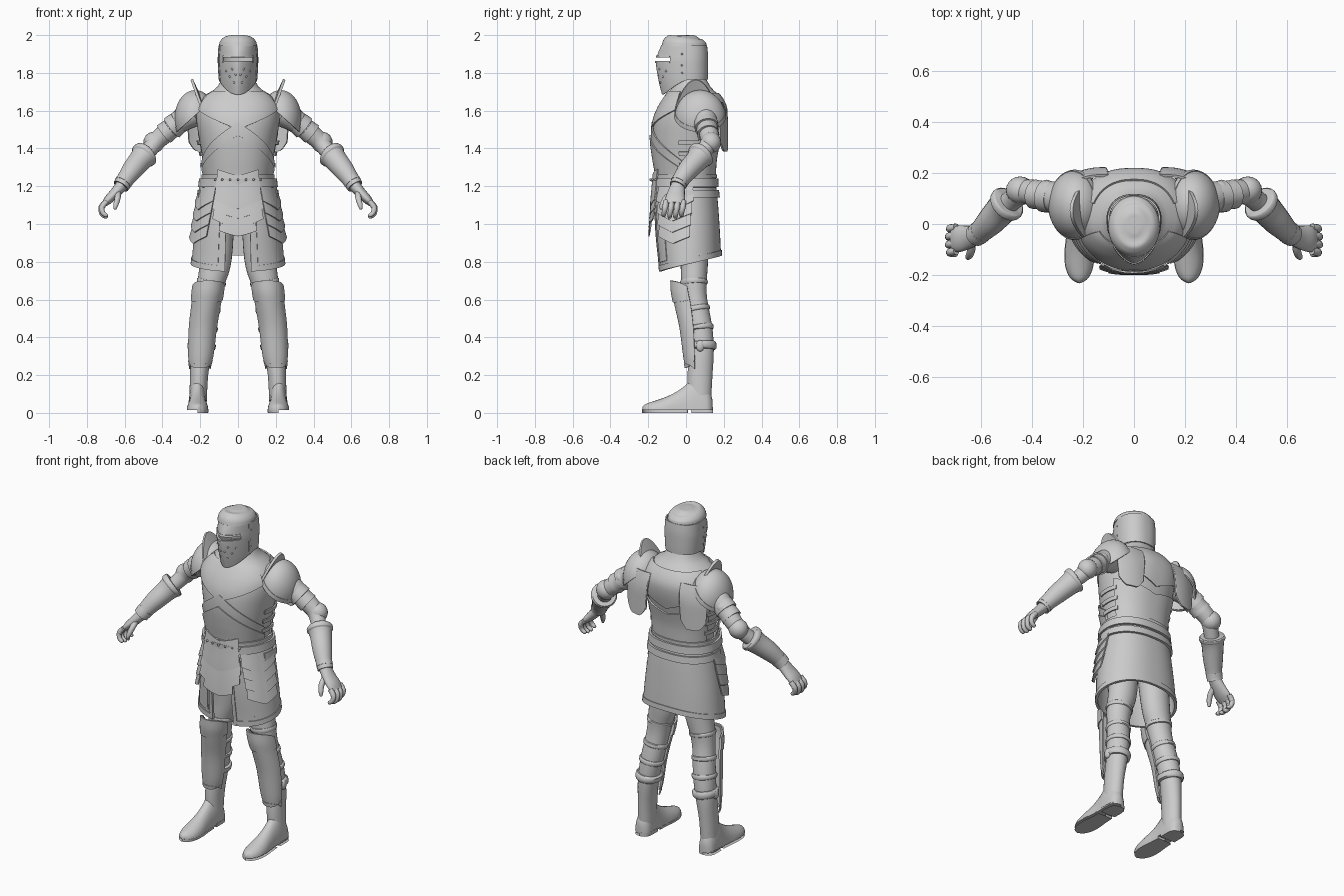
import bpy, bmesh
from math import sin, cos, pi, radians
from mathutils import Vector as V

if "Cube" in bpy.data.objects:
    bpy.data.objects.remove(bpy.data.objects["Cube"])

CY = 0.02  # y of the widest line of the trunk and helmet


def curve(keys, z):
    """Smooth interpolation of key rows (position, values...)."""
    z = min(max(z, keys[0][0]), keys[-1][0])
    n = len(keys) - 1
    i = next((k for k in range(n) if z <= keys[k + 1][0]), n - 1)
    h = keys[i + 1][0] - keys[i][0]
    t = (z - keys[i][0]) / h

    def slope(k, c):
        a, b = keys[max(k - 1, 0)], keys[min(k + 1, n)]
        return (b[c] - a[c]) / (b[0] - a[0]) * h
    return [(2*t**3 - 3*t*t + 1) * keys[i][c] + (3*t*t - 2*t**3) * keys[i + 1][c]
            + (t**3 - 2*t*t + t) * slope(i, c) + (t**3 - t*t) * slope(i + 1, c)
            for c in range(1, len(keys[0]))]


def finish(name, bm, solid=0, mirror=False):
    me = bpy.data.meshes.new(name)
    bm.to_mesh(me)
    bm.free()
    ob = bpy.data.objects.new(name, me)
    bpy.context.collection.objects.link(ob)
    if solid:
        m = ob.modifiers.new("thickness", 'SOLIDIFY')
        m.thickness, m.offset = solid, 0
    if mirror:
        ob.modifiers.new("mirror", 'MIRROR')
    bpy.ops.object.select_all(action='DESELECT')
    ob.select_set(True)
    bpy.context.view_layer.objects.active = ob
    if solid or mirror:
        bpy.ops.object.convert(target='MESH')
    bpy.ops.object.shade_smooth_by_angle(angle=radians(42))


def grid(name, fn, nu, nv, solid=0, mirror=False):
    bm = bmesh.new()
    vs = [[bm.verts.new(fn(i / nu, j / nv)) for j in range(nv + 1)] for i in range(nu + 1)]
    for i in range(nu):
        for j in range(nv):
            bm.faces.new((vs[i][j], vs[i + 1][j], vs[i + 1][j + 1], vs[i][j + 1]))
    bmesh.ops.remove_doubles(bm, verts=bm.verts, dist=1e-5)
    bmesh.ops.recalc_face_normals(bm, faces=bm.faces)
    finish(name, bm, solid, mirror)


def limb(name, pts, ref=(1, 0, 0), mirror=True, cap=True, n=20, sub=4, solid=0):
    """Tube through (x, y, z, r_ref, r_other) points."""
    keys = [(i, *p, p[3]) if len(p) == 4 else (i, *p) for i, p in enumerate(pts)]
    last, nu = len(pts) - 1, (len(pts) - 1) * sub + (2 if cap else 0)

    def fn(u, v):
        t, s = u * last, 1
        if cap:
            k = round(u * nu)
            t, s = min(max((k - 1) / (nu - 2), 0), 1) * last, 0 if k in (0, nu) else 1
        x, y, z, a, b = curve(keys, t)
        d = (V(curve(keys, t + .05)[:3]) - V(curve(keys, t - .05)[:3])).normalized()
        n1 = (V(ref) - d * d.dot(V(ref))).normalized()
        n2 = d.cross(n1)
        return V((x, y, z)) + s * (n1 * a * cos(2*pi*v) + n2 * b * sin(2*pi*v))
    grid(name, fn, nu, n, solid, mirror)


def ball(name, c, r, mirror=True):
    grid(name, lambda u, v: (c[0] + r[0]*sin(pi*u)*cos(2*pi*v), c[1] + r[1]*sin(pi*u)*sin(2*pi*v),
                             c[2] + r[2]*cos(pi*u)), 14, 20, 0, mirror)


def surf(keys, a, z, off=0):
    """Point on a body surface; a = 0 is the front, pi the back."""
    rx, yf, yb, q = curve(keys, z)
    s, front = sin(a), cos(a) > 0
    k = max(0, 1 - abs(s) ** (q if front else 2.4)) ** .5
    return V(((rx + off) * s, CY - (CY - yf + off) * k if front else CY + (yb - CY + off) * k, z))


def patch(name, keys, a0, a1, lo, hi, off=0, na=32, nz=12, solid=.008, mirror=False, off2=None):
    """Plate on a body surface; lo and hi are heights or functions of the angle."""
    val = lambda f, a: f(a) if callable(f) else f
    off2 = off if off2 is None else off2

    def fn(u, v):
        a = a0 + (a1 - a0) * u
        z = val(lo, a) + (val(hi, a) - val(lo, a)) * v
        return surf(keys, a, z, off2 + (off - off2) * v)
    grid(name, fn, na, nz, solid, mirror)


def rivets(name, pts, r=.006, mirror=False):
    bm = bmesh.new()
    for p in pts:
        s = bmesh.ops.create_icosphere(bm, subdivisions=1, radius=r)
        bmesh.ops.translate(bm, verts=s['verts'], vec=p)
    finish(name, bm, 0, mirror)


TRUNK = [(1.20, .175, -.152, .145, 2.4), (1.26, .178, -.156, .148, 2.4), (1.35, .187, -.168, .155, 2.3),
         (1.45, .205, -.176, .176, 2.2), (1.55, .22, -.168, .202, 2.2), (1.62, .215, -.142, .205, 2.3),
         (1.68, .175, -.105, .175, 2.3), (1.72, .115, -.075, .135, 2.2), (1.77, .085, -.06, .105, 2)]
SKIRT = [(.72, .245, -.135, .185, 2.6), (.80, .24, -.14, .182, 2.6), (.95, .226, -.155, .175, 2.6),
         (1.1, .206, -.162, .165, 2.5), (1.2, .193, -.163, .155, 2.4), (1.26, .186, -.164, .152, 2.4)]
HELM = [(1.68, .085, -.122, .10, 1.5), (1.76, .096, -.142, .11, 1.5), (1.86, .102, -.156, .112, 1.5),
        (1.90, .101, -.146, .111, 1.6), (1.945, .098, -.128, .106, 2)]

# Trunk with overlapping breast and back plates
patch("trunk", TRUNK, 0, 2*pi, 1.20, 1.77, 0, 64, 28, 0)
patch("upper_breast_plate", TRUNK, -1.15, 1.15, lambda a: 1.50 + .09*abs(a), 1.70, .002, off2=.006)
patch("lower_breast_plate", TRUNK, -1.4, 1.4, 1.25, lambda a: 1.54 - .15*abs(a), .008, off2=.002)
patch("belly_plate", TRUNK, -1.4, 1.4, 1.25, lambda a: 1.47 - .13*abs(a), .013, off2=.004)
patch("upper_back_plate", TRUNK, pi - 1.2, pi + 1.2, lambda a: 1.46 + .09*abs(a - pi), 1.69, .006, off2=.012)
patch("lower_back_plate", TRUNK, pi - 1.3, pi + 1.3, 1.25, lambda a: 1.42 + .05*abs(a - pi), .006)
patch("waist_rim", TRUNK, 0, 2*pi, 1.245, 1.262, .012, 64, 2)
for z in (1.30, 1.36, 1.42):
    patch("side_strap", TRUNK, 1.3, 1.95, z, z + .022, .012, 8, 2, mirror=True)

# Helmet: visor, brow, cheeks, back shell and crown
chin = lambda a: 1.765 - .08 * max(0, cos(a)) ** 1.5
patch("visor", HELM, -1.2, 1.2, chin, 1.862, 0, 40, 12, .007)
patch("visor_slit_trim", HELM, -.85, .85, 1.852, 1.862, .004, 40, 1)
patch("brow", HELM, -1.2, 1.2, 1.882, 1.945, 0, 40, 8, .007)
patch("brow_trim", HELM, -.85, .85, 1.882, 1.893, .004, 40, 1)
patch("visor_cheek", HELM, .85, 1.2, 1.86, 1.884, 0, 8, 2, .007, True)
patch("helmet_back", HELM, 1.2, 2*pi - 1.2, chin, 1.945, .002, 48, 14, .007)
limb("helmet_crown", [(0, -.01, 1.943, .101, .12), (0, -.01, 1.965, .096, .113), (0, -.009, 1.984, .08, .096),
     (0, -.008, 1.994, .056, .07), (0, -.008, 1.999, .028, .036), (0, -.008, 2, .003, .004)], mirror=False, n=40)
rivets("visor_breaths", [surf(HELM, a, z, .002) for a, z in
       ((.12, 1.79), (.22, 1.75), (.3, 1.82), (.45, 1.78), (.65, 1.81))], .007, True)
rivets("helmet_rivets", [surf(HELM, a, z, .004) for a, z in
       ((1.3, 1.80), (1.3, 1.84), (1.3, 1.90))], .006, True)

# Skirt with front slit, hem and raised panels
hem = lambda a: .79 - .043 * cos(a)
patch("skirt", SKIRT, .29, 2*pi - .29, hem, 1.26, 0, 64, 20, .01)
patch("skirt_hem", SKIRT, .29, 2*pi - .29, hem, lambda a: hem(a) + .03, .006, 64, 2)
patch("skirt_slit_trim", SKIRT, .28, .37, hem, 1.1, .006, 3, 14, mirror=True)
patch("skirt_panel", SKIRT, .44, .85, lambda a: hem(a) + .045, 1.12, .005, 10, 14, mirror=True)
patch("rear_belt", SKIRT, 1.3, 2*pi - 1.3, 1.14, 1.18, .011, 40, 4, .014)
patch("belt", SKIRT, 0, 2*pi, 1.195, 1.24, .011, 64, 4, .014)
rivets("belt_rivets", [surf(SKIRT, -.6 + .2*i, 1.235, .025) for i in range(7)], .007)

# Layered lames on belly and hips, each overlapping the one below
for i, (hi, lo, w) in enumerate(((1.255, 1.08, .58), (1.13, 1.03, .6), (1.08, .98, .56), (1.03, .935, .38))):
    patch("belly_lame", SKIRT, -w, w, lambda a: lo + .10*abs(a)**1.3, lambda a: hi + .06*abs(a),
          .010 + .006*i, 24, 8, .007, off2=.027 + .005*i)
for i in range(4):
    z = 1.09 - .06*i
    patch("hip_lame", SKIRT, .62 + .03*i, 1.68 - .04*i, lambda a: z + .09*abs(a - 1.15) - .015,
          lambda a: z + .10 + .05*abs(a - 1.15), .004 + .002*i, 22, 6, .007, True, .021 + .002*i)

# Shoulder domes, rims, upright fins and rear wing plates
axis, ex, ey = V((.55, 0, .835)), V((.835, 0, -.55)), V((0, 1, 0))


def dome(t0, t1, s):
    def fn(u, v):
        t, p = t0 + (t1 - t0)*u, 2*pi*v
        d = axis*cos(t) + (ex*cos(p) + ey*sin(p))*sin(t)
        return (.226 + .106*s*d.x, .075 + .132*s*d.y, 1.558 + .147*s*d.z)
    return fn


def fin(u, v):
    s = sin(pi*u) ** .7 if 0 < u < 1 else 0
    return (.165 + .035*s + .045*v*s, -.075 + .255*u, 1.665 - .11*(2*u - 1)**2 + .1*v*s)


def wing(u, v):
    z = 1.385 + .26*v
    x = .19 + (u - .5)*(.14 + .03*v)
    lift = .3*max(0, abs(u - .5) - .2)**1.5*(1 - v)
    return (x, .217 - 2.2*max(0, x - .13)**2 - 1.8*max(0, z - 1.52)**2, z + lift)


grid("shoulder_dome", dome(0, 1.45, 1), 14, 36, .008, True)
grid("shoulder_rim", dome(1.3, 1.47, 1.025), 3, 36, .007, True)
grid("shoulder_fin", fin, 20, 6, .014, True)
grid("shoulder_wing", wing, 14, 10, .01, True)
limb("wing_edge", [(*wing(0, v), .006) for v in (0, .35, .7, 1)], (0, 1, 0), n=8)

# Arms
limb("upper_arm", [(.22, .08, 1.59, .07), (.29, .10, 1.555, .064), (.36, .115, 1.50, .054),
     (.43, .125, 1.44, .048), (.475, .095, 1.385, .042), (.53, .045, 1.325, .04)], (0, 1, 0))
for k, r in ((0, .064), (1, .058)):
    x = .315 + .04*k
    limb("arm_lame", [(x, .103 + .007*k, 1.538 - .032*k, r - .003), (x + .036, .11 + .007*k, 1.509 - .032*k, r)],
         (0, 1, 0), sub=2)
ball("spaulder_boss", (.34, .11, 1.535), (.042, .06, .042))
ball("elbow_cop", (.445, .132, 1.432), (.056, .054, .056))
limb("forearm_guard", [(.495, .08, 1.365, .066), (.52, .055, 1.335, .057), (.56, .01, 1.285, .051),
     (.6, -.03, 1.23, .041), (.62, -.045, 1.2, .04)], (0, 1, 0), cap=False, solid=.008)
limb("forearm_cuff", [(.489, .086, 1.373, .066), (.494, .081, 1.368, .073), (.501, .074, 1.359, .072),
     (.506, .069, 1.353, .064)], (0, 1, 0))
limb("wrist_band", [(.598, -.028, 1.233, .046), (.61, -.038, 1.216, .046)], (0, 1, 0), sub=1)

# Gauntlet hands
limb("palm", [(.615, -.042, 1.205, .037, .032), (.65, -.052, 1.165, .046, .028), (.685, -.058, 1.13, .052, .024),
     (.708, -.06, 1.105, .046, .016)], (0, 1, 0))
for i in range(4):
    y, d = -.106 + .031*i, .008*(i in (1, 2))
    limb("finger", [(.695, y, 1.12, .015), (.72 + d/2, y - .004, 1.09, .015), (.716 + d/2, y - .01, 1.06 - d, .013),
         (.698, y - .012, 1.045 - d, .011), (.692, y - .012, 1.04 - d, .005)], (0, 1, 0), n=10, sub=3)
    ball("knuckle", (.715 + d/2, y - .003, 1.095), (.014, .016, .015))
limb("thumb", [(.635, -.075, 1.165, .016), (.638, -.108, 1.135, .016), (.647, -.127, 1.1, .013),
     (.652, -.132, 1.078, .007)], (1, 0, 0), n=10)

# Legs and straps, keyed by height
LEG = [(.05, .212, .072, .046, .06), (.2, .206, .074, .048, .066), (.33, .194, .083, .056, .064),
       (.45, .177, .075, .063, .064), (.6, .155, .05, .065, .062), (.7, .14, .042, .073, .068),
       (.82, .117, .043, .084, .074), (1.1, .10, .03, .085, .09)]
limb("leg", [(k[1], k[2], k[0], k[3], k[4]) for k in LEG], n=28)
for z, h, e in ((.69, .012, .005), (.55, .013, .006), (.45, .013, .007), (.355, .02, .014)):
    rows = []
    for dz, g in ((-h, 0), (-h*.7, e), (h*.7, e), (h, 0)):
        x, y, rx, ry = curve(LEG, z + dz)
        rows.append((x, y, z + dz, rx + g, ry + g))
    limb("leg_strap", rows, n=28, sub=2)
ball("strap_buckle", (.254, .075, .355), (.014, .022, .03))

# Shin guards and knee plates
SHIN = [(.24, .202, .05, .05, .05), (.3, .197, .05, .062, .06), (.45, .186, .045, .07, .075),
        (.58, .168, .03, .074, .088), (.64, .16, .018, .076, .088), (.70, .154, .01, .075, .083)]


def shin(lo, hi, w, off, bow):
    def fn(u, v):
        a = (u - .5)*2*w
        b = lo + bow*abs(2*u - 1)**3
        z = b + (hi - .03*abs(2*u - 1)**3 - b)*v
        cx, cy, rx, ry = curve(SHIN, z)
        return (cx + (rx + off)*sin(a), cy - (ry + off)*cos(a), z)
    return fn


grid("shin_guard", shin(.24, .69, 1.5, 0, .04), 24, 24, .01, True)
grid("shin_guard_edge", shin(.238, .262, 1.5, .004, .04), 24, 2, .007, True)
grid("knee_plate", shin(.585, .70, 1.5, .006, .015), 24, 10, .009, True)

# Pointed shoes with sole and heel, keyed by distance along y
SHOE = [(-.232, .004, .03), (-.215, .032, .046), (-.17, .053, .062), (-.11, .057, .083), (-.05, .051, .112),
        (0, .048, .148), (.05, .049, .19), (.115, .045, .13), (.138, .024, .08), (.142, .003, .05)]


def shoe(y0, y1, e, top):
    def fn(u, v):
        y = y0 + (y1 - y0)*(1 - cos(pi*u)) / 2
        w, h = curve(SHOE, y)
        w, s = 0 if u in (0, 1) else w + e, sin(2*pi*v)
        if top:
            z = top if v <= .5 else 0
        else:
            z = .014 + (h - .014)*max(0, s)*(0 if u in (0, 1) else 1)
        return (.214 + w*cos(2*pi*v), y, z)
    return fn


grid("shoe", shoe(-.232, .142, 0, 0), 30, 24, 0, True)
grid("shoe_sole", shoe(-.232, .01, .001, .016), 20, 24, 0, True)
grid("shoe_heel", shoe(.03, .142, .001, .022), 14, 24, 0, True)
